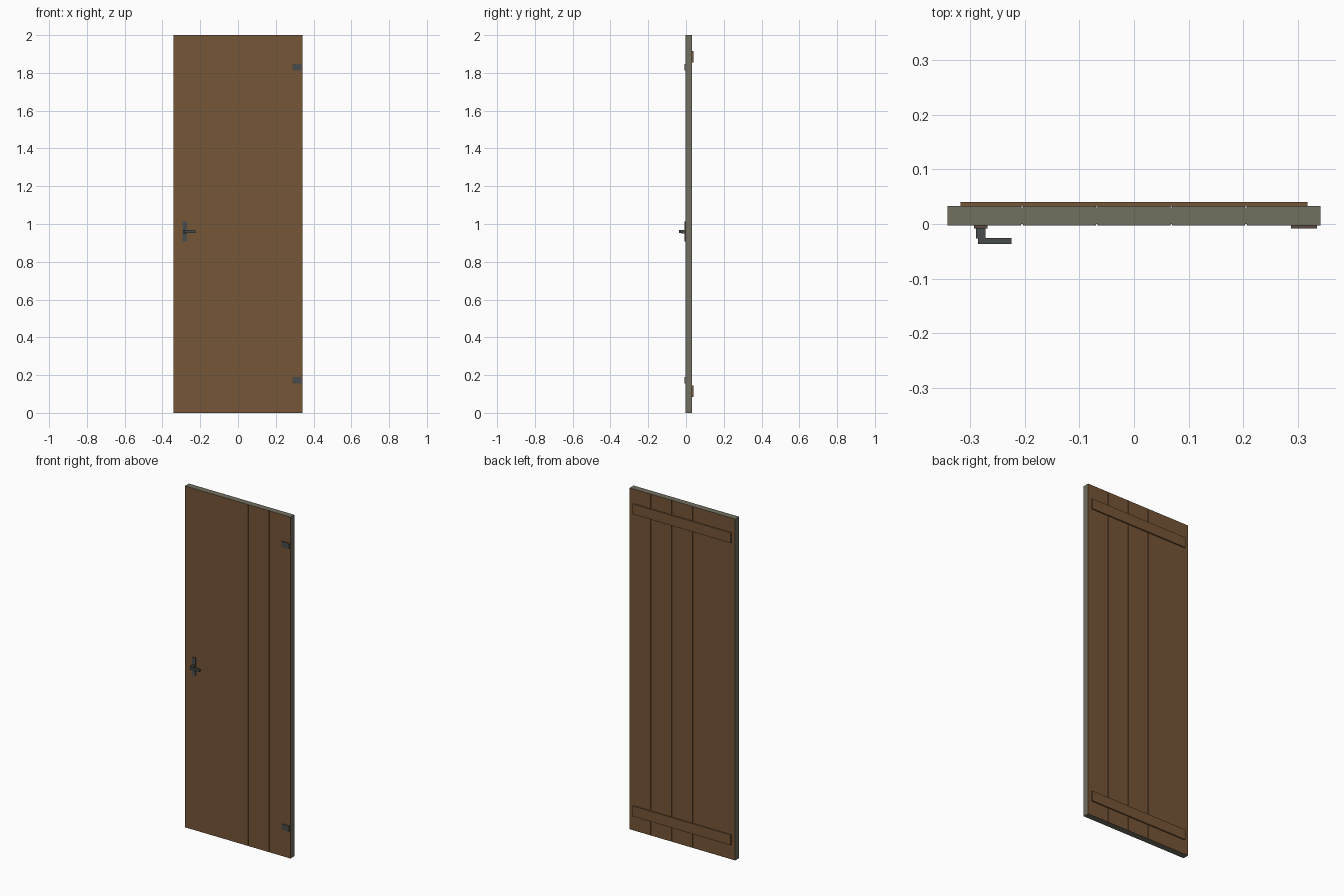
import bpy, bmesh
from mathutils import Vector

if "Cube" in bpy.data.objects:
    bpy.data.objects.remove(bpy.data.objects["Cube"])


def mat(name, rgb):
    m = bpy.data.materials.new(name)
    m.diffuse_color = (*rgb, 1)
    m.use_nodes = True
    m.node_tree.nodes["Principled BSDF"].inputs["Base Color"].default_value = m.diffuse_color
    return m


WOOD = mat("brown_wood", (0.178, 0.092, 0.037))
EDGE = mat("grey_edge", (0.168, 0.158, 0.117))
IRON = mat("dark_iron", (0.065, 0.073, 0.072))
RIM = mat("rusty_rim", (0.10, 0.068, 0.05))


def finish(bm, name, mats, rule=None):
    bmesh.ops.recalc_face_normals(bm, faces=bm.faces)
    bm.normal_update()
    if rule:
        for f in bm.faces:
            f.material_index = rule(f)
    me = bpy.data.meshes.new(name)
    bm.to_mesh(me)
    bm.free()
    for m in mats:
        me.materials.append(m)
    ob = bpy.data.objects.new(name, me)
    bpy.context.collection.objects.link(ob)
    return ob


def box(name, lo, hi, mats, rule=None):
    bm = bmesh.new()
    bmesh.ops.create_cube(bm, size=1)
    lo, hi = Vector(lo), Vector(hi)
    for v in bm.verts:
        v.co = (lo + hi) / 2 + v.co * (hi - lo)
    return finish(bm, name, mats, rule)


# Door panel: five boards, a grooved cross-section extruded upwards
HALF, FRONT, BACK = 0.342, -0.003, 0.033
GROOVE_W, GROOVE_D = 0.0016, 0.003
BOARD = 2 * HALF / 5


def edge_line(y, inward):
    pts = [(-HALF, y)]
    for i in range(1, 5):
        x = -HALF + i * BOARD
        pts += [(x - GROOVE_W, y), (x - GROOVE_W, y + inward),
                (x + GROOVE_W, y + inward), (x + GROOVE_W, y)]
    return pts + [(HALF, y)]


outline = edge_line(FRONT, GROOVE_D) + edge_line(BACK, -GROOVE_D)[::-1]
bm = bmesh.new()
base = bm.faces.new([bm.verts.new((x, y, 0)) for x, y in outline])
ext = bmesh.ops.extrude_face_region(bm, geom=[base])
top = [g for g in ext["geom"] if isinstance(g, bmesh.types.BMVert)]
bmesh.ops.translate(bm, verts=top, vec=(0, 0, 2))


def panel_rule(f):
    # top, bottom and outer side edges are grey, the rest is wood
    outer = abs(f.calc_center_median().x) > HALF - 0.001
    return 1 if abs(f.normal.z) > 0.5 or outer else 0


finish(bm, "door_panel", [WOOD, EDGE], panel_rule)

# Back battens
for name, z0, z1 in (("lower", 0.085, 0.145), ("upper", 1.855, 1.915)):
    box(name + "_batten", (-0.318, BACK - 0.001, z0), (0.318, 0.04, z1), [WOOD])


def plate_rule(f):
    return 0 if abs(f.normal.y) > 0.5 else 1


# Hinge plates
for name, z in (("lower", 0.173), ("upper", 1.829)):
    box(name + "_hinge", (0.288, -0.008, z - 0.017), (0.336, FRONT + 0.001, z + 0.017),
        [IRON, RIM], plate_rule)

# Handle: back plate, stem and lever
box("handle_plate", (-0.293, -0.008, 0.908), (-0.269, FRONT + 0.001, 1.012),
    [IRON, RIM], plate_rule)
box("handle_stem", (-0.290, -0.027, 0.951), (-0.272, -0.006, 0.969), [IRON])
box("handle_lever", (-0.286, -0.037, 0.953), (-0.225, -0.026, 0.967), [IRON])
